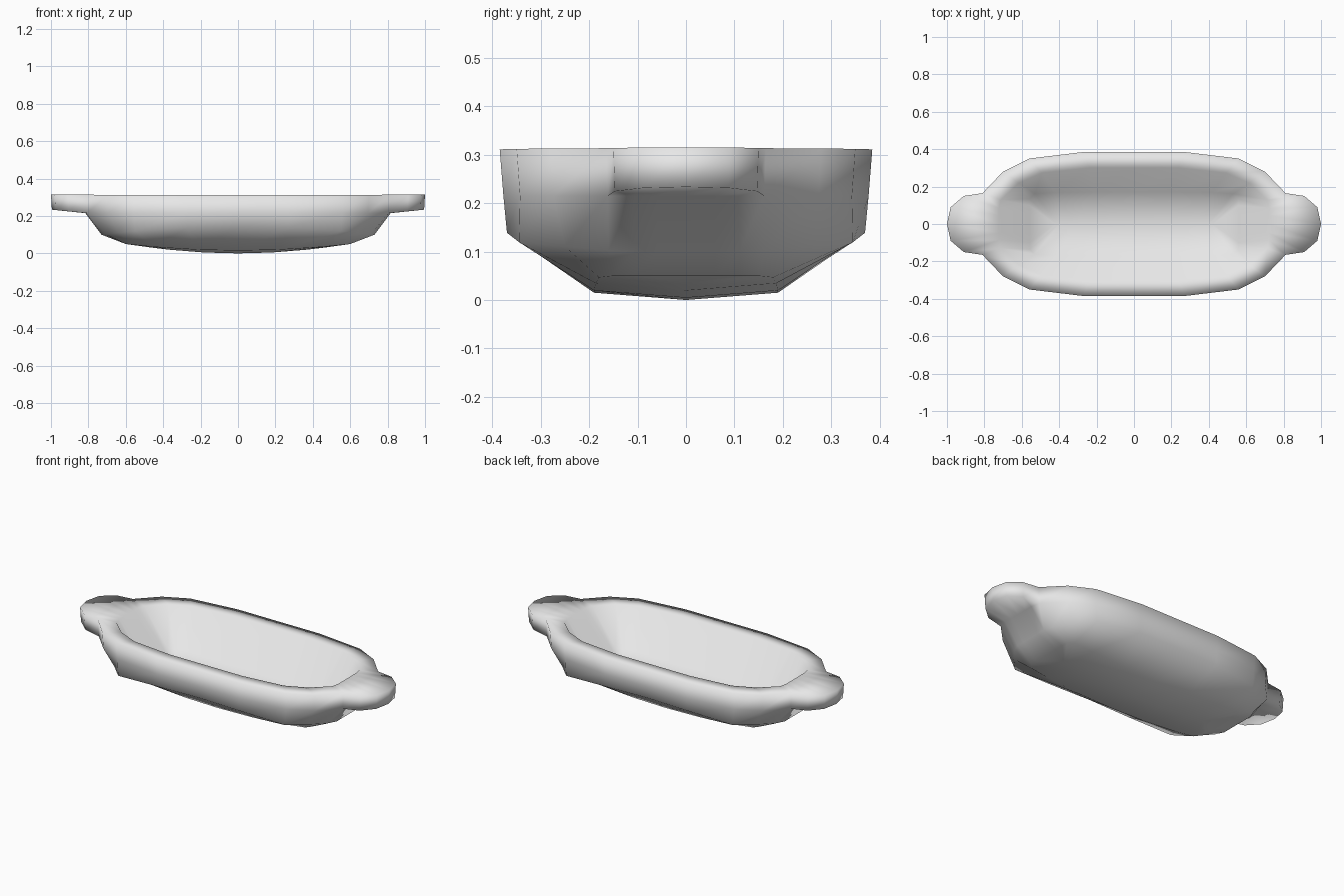
import bpy, bmesh

cube = bpy.data.objects.get("Cube")
if cube:
    bpy.data.objects.remove(cube, do_unlink=True)

# Quarter outlines, from the end of the dish to the middle of its long side
BODY = [(.82, 0), (.82, .06), (.82, .11), (.81, .165), (.70, .28), (.56, .35), (.27, .385), (0, .385)]
# The same outline with the handle tab drawn out at the end
TABS = [(1, 0), (.98, .09), (.91, .15)] + BODY[3:]
# Lower wall and the squarer foot
WALL = [(.73, 0), (.73, .06), (.73, .11), (.71, .16), (.64, .25), (.55, .345), (.27, .37), (0, .37)]
FOOT = [(.60, 0), (.60, .06), (.60, .11), (.60, .15), (.57, .18), (.45, .187), (.22, .19), (0, .19)]


def ring(outline, sx, sy, z_mid, z_end):
    """Scaled quarter outline whose height bends from the middle to the end."""
    reach = outline[0][0]
    return [(x * sx, y * sy, z_mid + (z_end - z_mid) * (x / reach) ** 2) for x, y in outline]


def full_loop(quarter):
    """Mirror a quarter outline into a closed loop."""
    half = quarter + [(-x, y, z) for x, y, z in quarter[-2::-1]]
    return half + [(x, -y, z) for x, y, z in half[-2:0:-1]]


def loft(name, rings, material):
    bm = bmesh.new()
    loops = [[bm.verts.new(p) for p in full_loop(r)] for r in rings]
    for low, high in zip(loops, loops[1:]):
        for i in range(len(low)):
            bm.faces.new((low[i - 1], low[i], high[i], high[i - 1]))
    # Weld the centre lines and the shared stretch beside the handles
    bmesh.ops.remove_doubles(bm, verts=bm.verts, dist=0.0005)
    bmesh.ops.recalc_face_normals(bm, faces=bm.faces)
    for face in bm.faces:
        face.smooth = True
    mesh = bpy.data.meshes.new(name)
    bm.to_mesh(mesh)
    bm.free()
    obj = bpy.data.objects.new(name, mesh)
    obj.data.materials.append(material)
    bpy.context.collection.objects.link(obj)
    return obj


def flat_material(name, color):
    mat = bpy.data.materials.new(name)
    mat.use_nodes = True
    mat.diffuse_color = color
    mat.node_tree.nodes["Principled BSDF"].inputs["Base Color"].default_value = color
    return mat


glaze = flat_material("pale_grey_glaze", (.8, .8, .8, 1))

# Underside of the handles, sloping down to the wall
tab_under = [(x, y, .215 + .1 * max(0, x - .81)) for x, y, _ in ring(TABS, .995, .98, 0, 0)]

loft("serving_dish", [
    ring(FOOT, .82, 0, 0, .035),        # keel
    ring(FOOT, 1, 1, .015, .05),        # foot edge
    ring(WALL, 1, 1, .145, .10),        # lower wall
    ring(BODY, .995, .98, .215, .215),  # handle root
    tab_under,
    ring(TABS, 1, 1, .311, .315),       # rim and handle outer edge
    ring(BODY, .88, .78, .312, .312),   # rim inner edge
    ring(FOOT, .93, .90, .09, .10),     # floor edge
    ring(FOOT, .70, 0, .085, .09),      # floor centre
], glaze)
